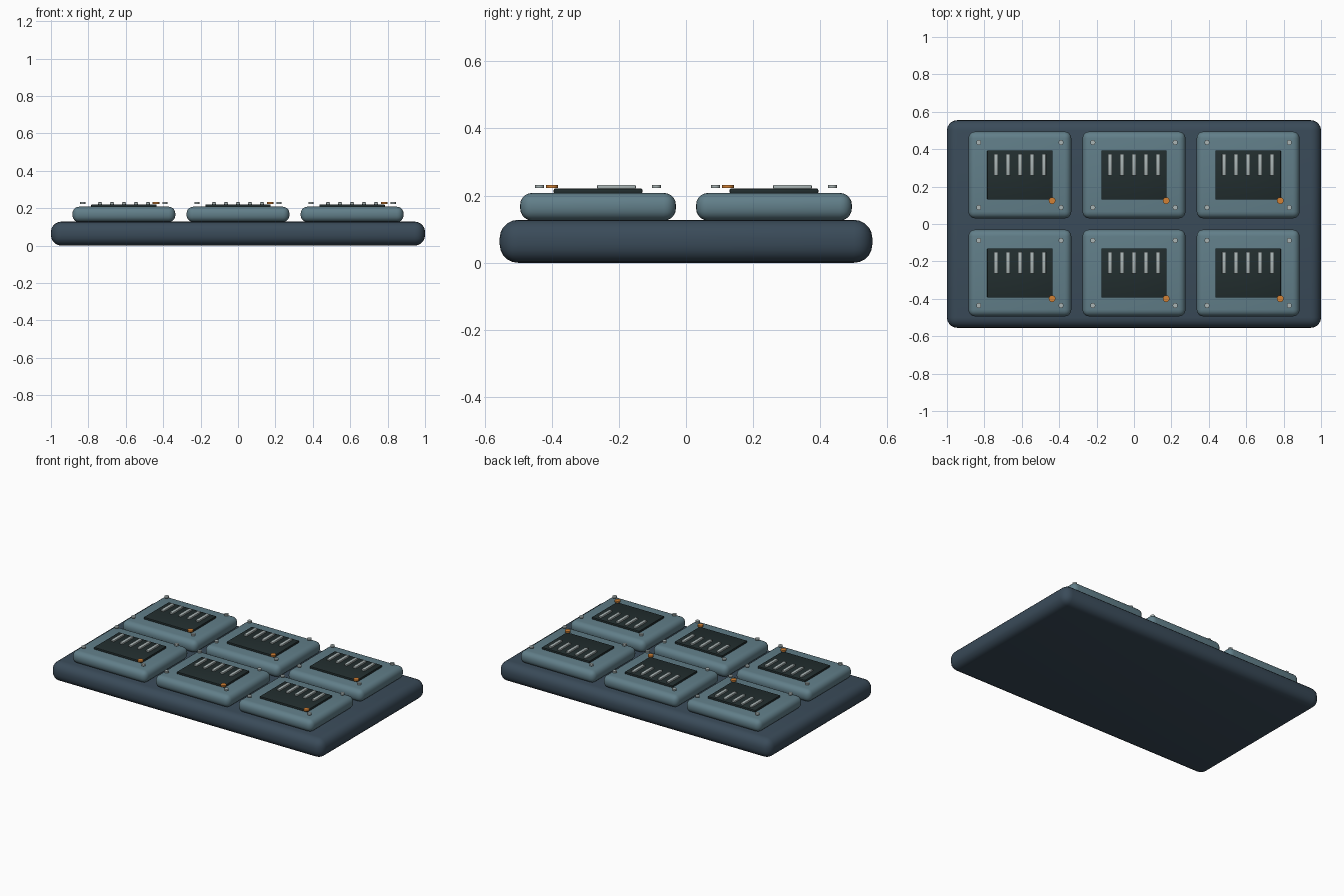
import bpy
import math

cube = bpy.data.objects.get("Cube")
if cube:
    bpy.data.objects.remove(cube, do_unlink=True)


def material(name, rgb):
    m = bpy.data.materials.new(name)
    m.use_nodes = True
    m.diffuse_color = (*rgb, 1)
    bsdf = next(n for n in m.node_tree.nodes if n.type == 'BSDF_PRINCIPLED')
    bsdf.inputs["Base Color"].default_value = (*rgb, 1)
    return m


NAVY = material("dark slate blue", (0.042, 0.07, 0.1))
TEAL = material("grey teal", (0.12, 0.21, 0.25))
BLACK = material("dark panel", (0.016, 0.027, 0.028))
SILVER = material("light metal", (0.4, 0.46, 0.46))
ORANGE = material("orange", (0.65, 0.22, 0.035))


def finish(name, mat, bevel, segments):
    ob = bpy.context.object
    ob.name = ob.data.name = name
    ob.data.materials.append(mat)
    if bevel:
        mod = ob.modifiers.new("rounded edges", 'BEVEL')
        mod.width, mod.segments = bevel, segments
        bpy.ops.object.modifier_apply(modifier=mod.name)
        bpy.ops.object.shade_smooth_by_angle(angle=math.radians(35))
    return ob


def box(name, x, y, z0, z1, w, d, mat, bevel=0, segments=4):
    bpy.ops.mesh.primitive_cube_add(size=1, location=(x, y, (z0 + z1) / 2))
    bpy.context.object.scale = (w, d, z1 - z0)
    bpy.ops.object.transform_apply(location=False, rotation=False, scale=True)
    return finish(name, mat, bevel, segments)


def disc(name, x, y, radius, mat):
    bpy.ops.mesh.primitive_cylinder_add(vertices=16, radius=radius, depth=0.01,
                                        location=(x, y, 0.227))
    bpy.ops.object.shade_smooth_by_angle(angle=math.radians(35))
    return finish(name, mat, 0, 0)


# Rounded base slab
box("base", 0, 0, 0, 0.128, 2, 1.11, NAVY, 0.055, 5)

# Grid of identical modules
for row, y in (("front", -0.262), ("back", 0.262)):
    for column, x in (("right", -0.61), ("middle", 0), ("left", 0.61)):
        tag = f"{row}_{column}"
        box(f"module_{tag}", x, y, 0.126, 0.208, 0.55, 0.464, TEAL, 0.036, 5)
        box(f"panel_{tag}", x, y, 0.206, 0.221, 0.35, 0.264, BLACK, 0.004, 2)
        # Raised bars on the panel
        for i in range(5):
            box(f"bar_{tag}_{i + 1}", x + (i - 2) * 0.064, y + 0.055,
                0.22, 0.232, 0.022, 0.115, SILVER, 0.003, 2)
        # Corner screws
        for sx in (-1, 1):
            for sy in (-1, 1):
                disc(f"screw_{tag}", x + sx * 0.22, y + sy * 0.174, 0.0135, SILVER)
        # Indicator at the panel corner
        disc(f"indicator_{tag}", x + 0.172, y - 0.137, 0.018, ORANGE)
